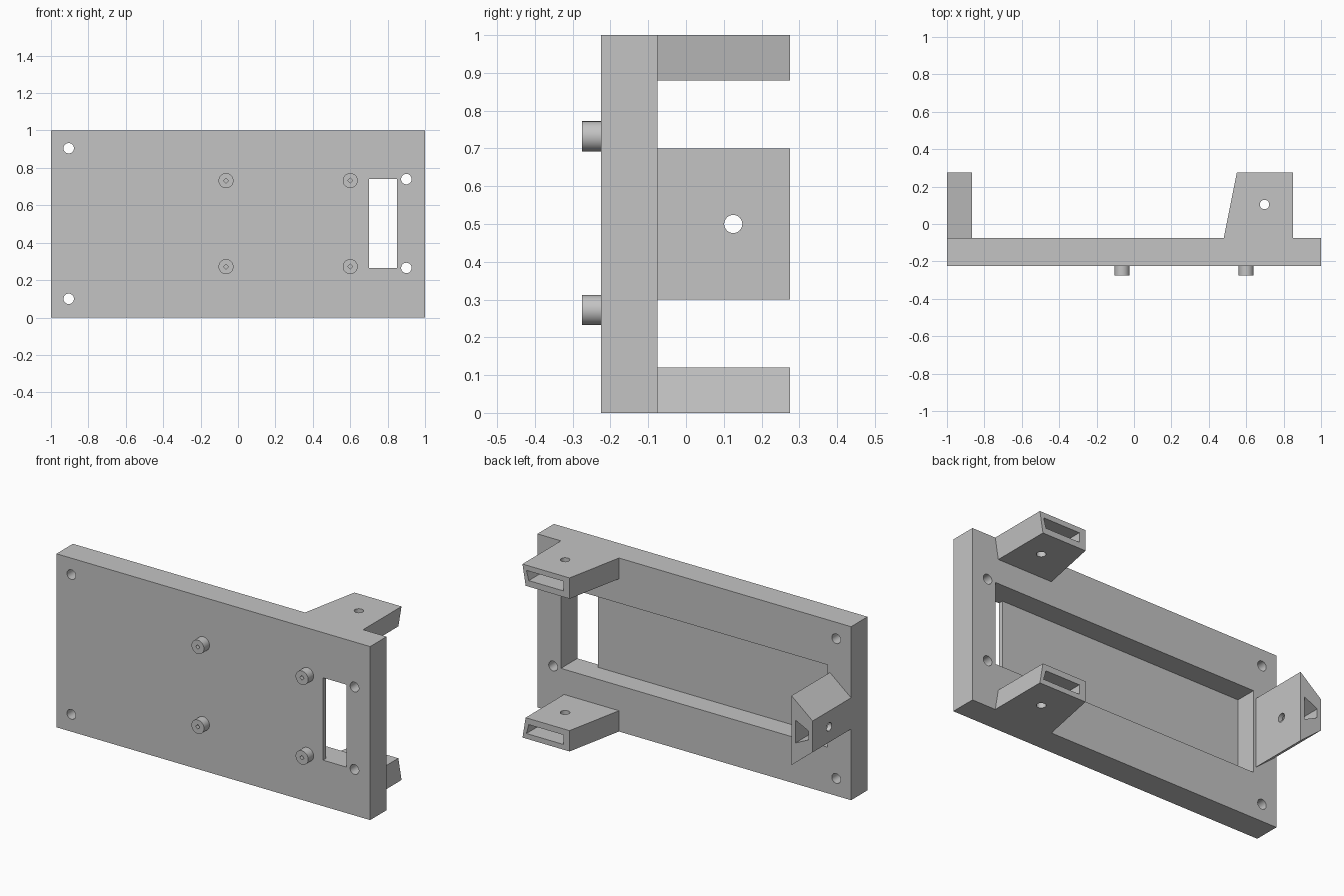
import bpy
import bmesh
import math

if "Cube" in bpy.data.objects:
    bpy.data.objects.remove(bpy.data.objects["Cube"], do_unlink=True)

grey = bpy.data.materials.new("light grey")
grey.use_nodes = True
colour = (0.55, 0.55, 0.55, 1)
grey.diffuse_color = colour
grey.node_tree.nodes["Principled BSDF"].inputs["Base Color"].default_value = colour

FRONT, BACK, TIP = -0.225, -0.075, 0.275


def loft(name, start, end):
    """Solid between two matching rings of 3D points."""
    bm = bmesh.new()
    a = [bm.verts.new(p) for p in start]
    b = [bm.verts.new(p) for p in end]
    bm.faces.new(a)
    bm.faces.new(b)
    for i in range(len(a)):
        j = (i + 1) % len(a)
        bm.faces.new((a[i], a[j], b[j], b[i]))
    bmesh.ops.recalc_face_normals(bm, faces=bm.faces)
    mesh = bpy.data.meshes.new(name)
    bm.to_mesh(mesh)
    bm.free()
    mesh.materials.append(grey)
    obj = bpy.data.objects.new(name, mesh)
    bpy.context.collection.objects.link(obj)
    return obj


def at_y(section, y):
    return [(x, y, z) for x, z in section]


def prism(name, section, y0, y1):
    """Extrude an (x, z) section along y."""
    return loft(name, at_y(section, y0), at_y(section, y1))


def rect(x0, x1, z0, z1):
    return [(x0, z0), (x1, z0), (x1, z1), (x0, z1)]


def rod(name, axis, centre, radius, low, high, sides=32):
    """Cylinder along an axis; centre holds the other two coordinates in order."""
    def ring(level):
        points = []
        for i in range(sides):
            t = math.tau * i / sides
            p = [centre[0] + radius * math.cos(t), centre[1] + radius * math.sin(t)]
            p.insert("xyz".index(axis), level)
            points.append(p)
        return points
    return loft(name, ring(low), ring(high))


def cut(obj, cutters):
    """Subtract the cutters, bake the result and discard them."""
    for cutter in cutters:
        cutter.hide_render = True
        mod = obj.modifiers.new("cut", 'BOOLEAN')
        mod.operation = 'DIFFERENCE'
        mod.solver = 'EXACT'
        mod.object = cutter
    graph = bpy.context.evaluated_depsgraph_get()
    mesh = bpy.data.meshes.new_from_object(obj.evaluated_get(graph))
    obj.modifiers.clear()
    obj.data = mesh
    for cutter in cutters:
        bpy.data.objects.remove(cutter, do_unlink=True)
    mesh.shade_smooth()
    mesh.set_sharp_from_angle(angle=math.radians(30))


# Main plate with rear pocket, through window and four screw holes
plate = prism("base_plate", rect(-1, 1, 0, 1), FRONT, BACK)
cutters = [
    prism("pocket_cutter", rect(-0.85, 0.85, 0.265, 0.74), -0.197, 0),
    prism("window_cutter", rect(0.7, 0.85, 0.265, 0.74), -0.3, -0.1),
]
for spot in [(-0.905, 0.905), (-0.905, 0.1), (0.9, 0.74), (0.9, 0.265)]:
    cutters.append(rod("hole_cutter", "y", spot, 0.028, -0.3, 0))
cut(plate, cutters)

# Four hollow standoffs on the front
for side, x in (("right", -0.064), ("left", 0.6)):
    for level, z in (("lower", 0.272), ("upper", 0.732)):
        post = rod(f"{level}_{side}_standoff", "y", (x, z), 0.04, -0.275, FRONT)
        cut(post, [rod("bore_cutter", "y", (x, z), 0.013, -0.3, FRONT + 0.005, 4)])

# Upper and lower rear arms, mirrored in height, with end slot and screw hole
for level, flip in (("upper", False), ("lower", True)):
    def height(section):
        return [(x, 1 - z if flip else z) for x, z in section]

    def arm_section(inner):
        return height([(inner, 1), (0.85, 1), (0.83, 0.88), (inner, 0.88)])

    arm = loft(f"{level}_arm", at_y(arm_section(0.48), BACK),
               at_y(arm_section(0.55), TIP))
    slot = height([(0.59, 0.97), (0.825, 0.97), (0.81, 0.915), (0.59, 0.915)])
    cut(arm, [prism("slot_cutter", slot, 0, 0.4),
              rod("hole_cutter", "z", (0.698, 0.104), 0.025, -0.1, 1.1)])

# Wedge-shaped side arm with end slot and screw hole
arm = prism("side_arm", [(-1, 0.41), (-0.865, 0.3), (-0.865, 0.7), (-1, 0.59)], BACK, TIP)
slot = [(-0.975, 0.475), (-0.89, 0.434), (-0.89, 0.566), (-0.975, 0.525)]
cut(arm, [prism("slot_cutter", slot, 0, 0.4),
          rod("hole_cutter", "x", (0.125, 0.5), 0.024, -1.1, -0.8)])
